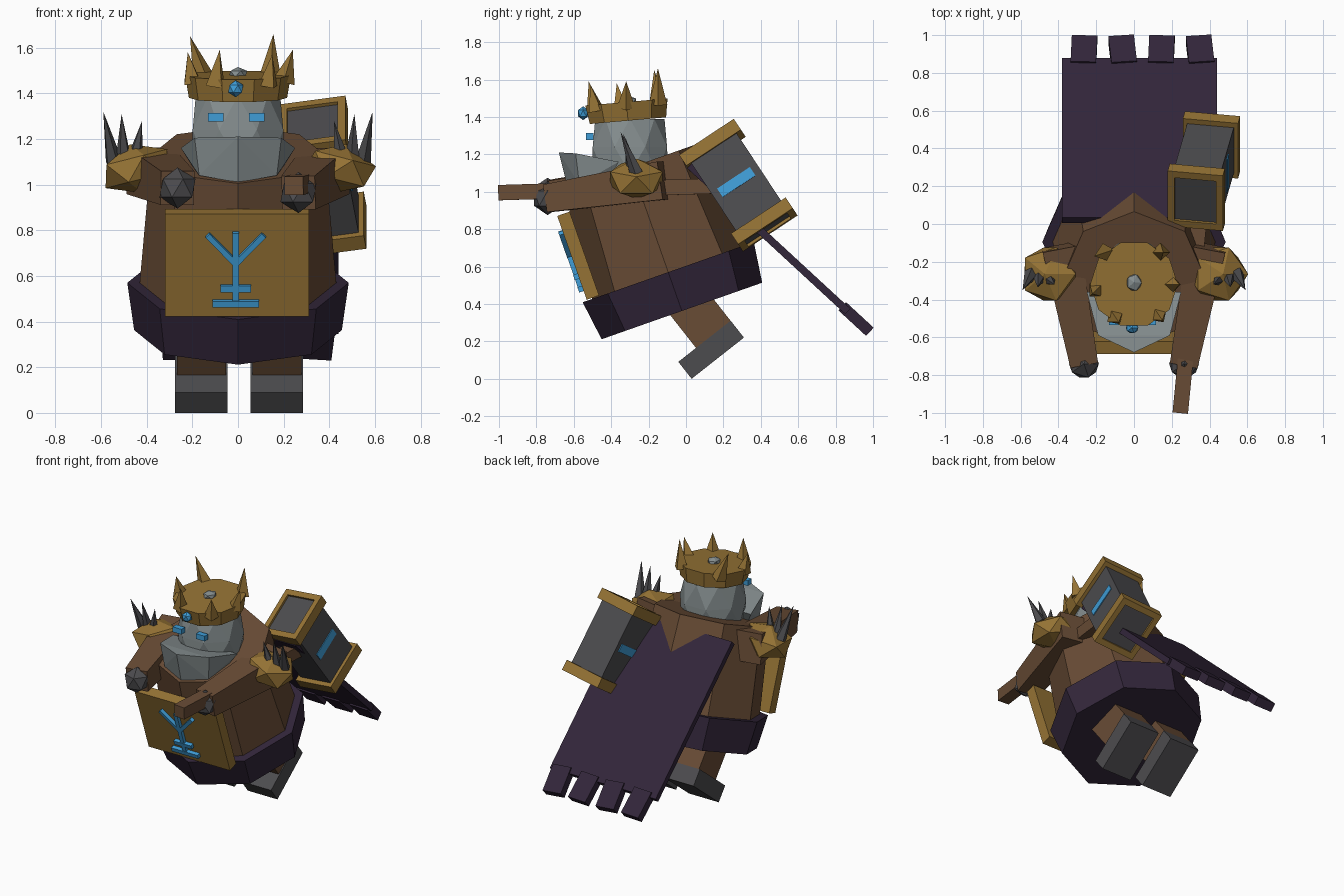
import bpy, bmesh, math
from mathutils import Matrix, Vector

old = bpy.data.objects.get("Cube")
if old:
    bpy.data.objects.remove(old, do_unlink=True)


def material(name, r, g, b):
    m = bpy.data.materials.new(name)
    m.use_nodes = True
    m.diffuse_color = (r, g, b, 1)
    m.node_tree.nodes["Principled BSDF"].inputs["Base Color"].default_value = (r, g, b, 1)
    return m


GOLD = material("old gold", .30, .17, .035)
BROWN = material("leather brown", .14, .072, .036)
PURPLE = material("dark purple", .032, .019, .042)
IRON = material("dark iron", .073, .072, .077)
STONE = material("pale stone", .235, .27, .275)
BLUE = material("glowing blue", .05, .34, .68)


def finish(bm, name, mat, matrix=Matrix()):
    bmesh.ops.transform(bm, matrix=matrix, verts=bm.verts)
    bmesh.ops.recalc_face_normals(bm, faces=bm.faces)
    mesh = bpy.data.meshes.new(name)
    bm.to_mesh(mesh)
    bm.free()
    mesh.materials.append(mat)
    ob = bpy.data.objects.new(name, mesh)
    bpy.context.scene.collection.objects.link(ob)
    return ob


def box(name, center, size, mat, frame=Matrix(), roll=0):
    bm = bmesh.new()
    bmesh.ops.create_cube(bm, size=1)
    m = Matrix.Translation(center) @ Matrix.Rotation(roll, 4, 'Y') @ Matrix.Diagonal((*size, 1))
    return finish(bm, name, mat, frame @ m)


def cone(name, base, tip, r1, r2, sides, mat, turn=0):
    """Tapered prism running from base to tip."""
    base, tip = Vector(base), Vector(tip)
    d = tip - base
    bm = bmesh.new()
    bmesh.ops.create_cone(bm, cap_ends=True, segments=sides, radius1=r1,
                          radius2=r2, depth=d.length)
    m = (Matrix.Translation((base + tip) / 2) @ d.to_track_quat('Z', 'X').to_matrix().to_4x4()
         @ Matrix.Rotation(turn, 4, 'Z'))
    return finish(bm, name, mat, m)


def rock(name, center, size, mat, tilt=0):
    bm = bmesh.new()
    bmesh.ops.create_icosphere(bm, subdivisions=1, radius=1)
    m = Matrix.Translation(center) @ Matrix.Rotation(tilt, 4, 'Y') @ Matrix.Diagonal((*size, 1))
    return finish(bm, name, mat, m)


def hull(name, points, mat):
    bm = bmesh.new()
    for p in points:
        bm.verts.new(p)
    bmesh.ops.convex_hull(bm, input=bm.verts)
    return finish(bm, name, mat)


def place(y, z, degrees):
    return Matrix.Translation((0, y, z)) @ Matrix.Rotation(math.radians(degrees), 4, 'X')


def drum(name, z0, z1, r1, r2, sides, mat, frame):
    """Upright prism with a corner facing front."""
    bm = bmesh.new()
    bmesh.ops.create_cone(bm, cap_ends=True, segments=sides, radius1=r1, radius2=r2, depth=z1 - z0)
    turn = Matrix.Rotation(math.pi / 2, 4, 'Z')
    return finish(bm, name, mat, frame @ Matrix.Translation((0, 0, (z0 + z1) / 2)) @ turn)


# Leaning torso, skirt and emblem plate
LEAN = place(-.095, .57, 19.4)
drum("torso", -.05, .595, .435, .38, 8, BROWN, LEAN)
drum("skirt", -.22, 0, .455, .485, 8, PURPLE, LEAN)
box("belly_plate", (-.005, -.425, .243), (.63, .07, .475), GOLD, LEAN)
box("emblem_stem", (-.01, -.468, .235), (.028, .03, .33), BLUE, LEAN)
box("emblem_upper_bar", (-.01, -.468, .14), (.135, .034, .03), BLUE, LEAN)
box("emblem_lower_bar", (-.01, -.468, .07), (.205, .034, .03), BLUE, LEAN)
for s, side in ((1, "left"), (-1, "right")):
    box(f"emblem_{side}_branch", (-.01 + s * .06, -.468, .32), (.025, .032, .185),
        BLUE, LEAN, s * math.radians(43))

# Legs and boots
STEP = place(.03, 0, 38.2)
for s, side in ((1, "left"), (-1, "right")):
    box(f"{side}_boot", (s * .165 + .005, .178, .0575), (.23, .356, .115), IRON, STEP)
    box(f"{side}_leg", (s * .165 + .005, .238, .28), (.215, .235, .34), BROWN, STEP)

# Head and beard
head = []
for z, r, shift in ((1.1, .205, 0), (1.24, .215, .5), (1.39, .185, 0)):
    for i in range(8):
        a = (i + shift) * math.tau / 8
        head.append((r * math.cos(a), -.3 + r * math.sin(a), z))
hull("head", head, STONE)
beard = [(0, -.68, 1.21), (0, -.63, 1.01)]
for s in (1, -1):
    beard += [(s * .25, -.36, 1.16), (s * .19, -.59, 1.205), (s * .2, -.4, 1.08), (s * .17, -.57, 1.04)]
    box("left_eye" if s > 0 else "right_eye", (s * .09 - .008, -.515, 1.295), (.068, .04, .036), BLUE)
hull("beard", beard, STONE)

# Crown with leaning spikes and gems
CROWN = place(-.31, 1.38, 5)
drum("crown", 0, .1, .215, .232, 10, GOLD, CROWN)
spikes = [((-.15, -.15), (-.21, -.17, 1.65)), ((.14, -.15), (.155, -.15, 1.66)),
          ((.2, -.32), (.24, -.32, 1.59)), ((.13, -.48), (.15, -.51, 1.57)),
          ((-.1, -.49), (-.08, -.52, 1.59)), ((-.2, -.35), (-.22, -.37, 1.58))]
for (x, y), tip in spikes:
    cone("crown_spike", (x, y, 1.5 + .09 * (y + .31) - .05), tip, .05, 0, 4, GOLD)
rock("crown_front_gem", (-.01, -.55, 1.42), (.037, .032, .037), BLUE)
rock("crown_top_gem", (0, -.31, 1.485), (.045, .05, .03), STONE)

# Arms, fists and spiked shoulders
for s, side in ((1, "left"), (-1, "right")):
    hand = Vector((s * .265, -.74, .985 if s < 0 else .965))
    cone(f"{side}_arm", (s * .385, -.12, 1.06), hand, .145, .105, 4, BROWN, math.pi / 4)
    rock(f"{side}_fist", hand, (.088, .085, .09), IRON)
    rock(f"{side}_shoulder_guard", (s * .445, -.265, 1.07), (.17, .165, .11), GOLD, s * .25)
    for k, (x, z) in enumerate(((.59, 1.32), (.51, 1.31), (.42, 1.28))):
        cone(f"{side}_shoulder_spike", (s * (.545 - k * .045), -.265 - k * .012, 1.1),
             (s * x, -.35 + k * .015, z), .038, 0, 5, IRON)

# Hammer carried over the left shoulder
center = Vector((.37, .28, 1.035))
cone("hammer_handle", (.245, -1, .995), center, .058, .058, 4, BROWN, math.pi / 4)
axis = Vector((.09, .31, -.47)).normalized()
wide = Vector((1, 0, 0))
wide = (wide - axis * wide.dot(axis)).normalized()
HAMMER = Matrix((wide, axis.cross(wide), axis)).transposed().to_4x4()
HAMMER.translation = center
box("hammer_head", (0, 0, 0), (.25, .29, .55), IRON, HAMMER)
for s, end in ((1, "lower"), (-1, "upper")):
    # Gold frame of four bars around each end
    for t in (1, -1):
        box(f"hammer_{end}_side_rim", (t * .13, 0, s * .255), (.036, .35, .07), GOLD, HAMMER)
        box(f"hammer_{end}_edge_rim", (0, t * .155, s * .255), (.26, .04, .07), GOLD, HAMMER)
    box("hammer_stripe", (s * .126, 0, 0), (.009, .21, .055), BLUE, HAMMER)

# Straight cape flying behind, with a torn hem
CAPE = place(.02, 1.14, -42.7)
box("cape", (.03, .575, 0), (.82, 1.15, .04), PURPLE, CAPE)
for k in range(4):
    tab = CAPE @ Matrix.Translation((-.265 + k * .205, 1.21, 0)) @ Matrix.Rotation(
        math.radians((-2, 5, -2, 5)[k]), 4, 'Z')
    box("cape_tab", (0, 0, 0), (.135, .19, .06), PURPLE, tab)
